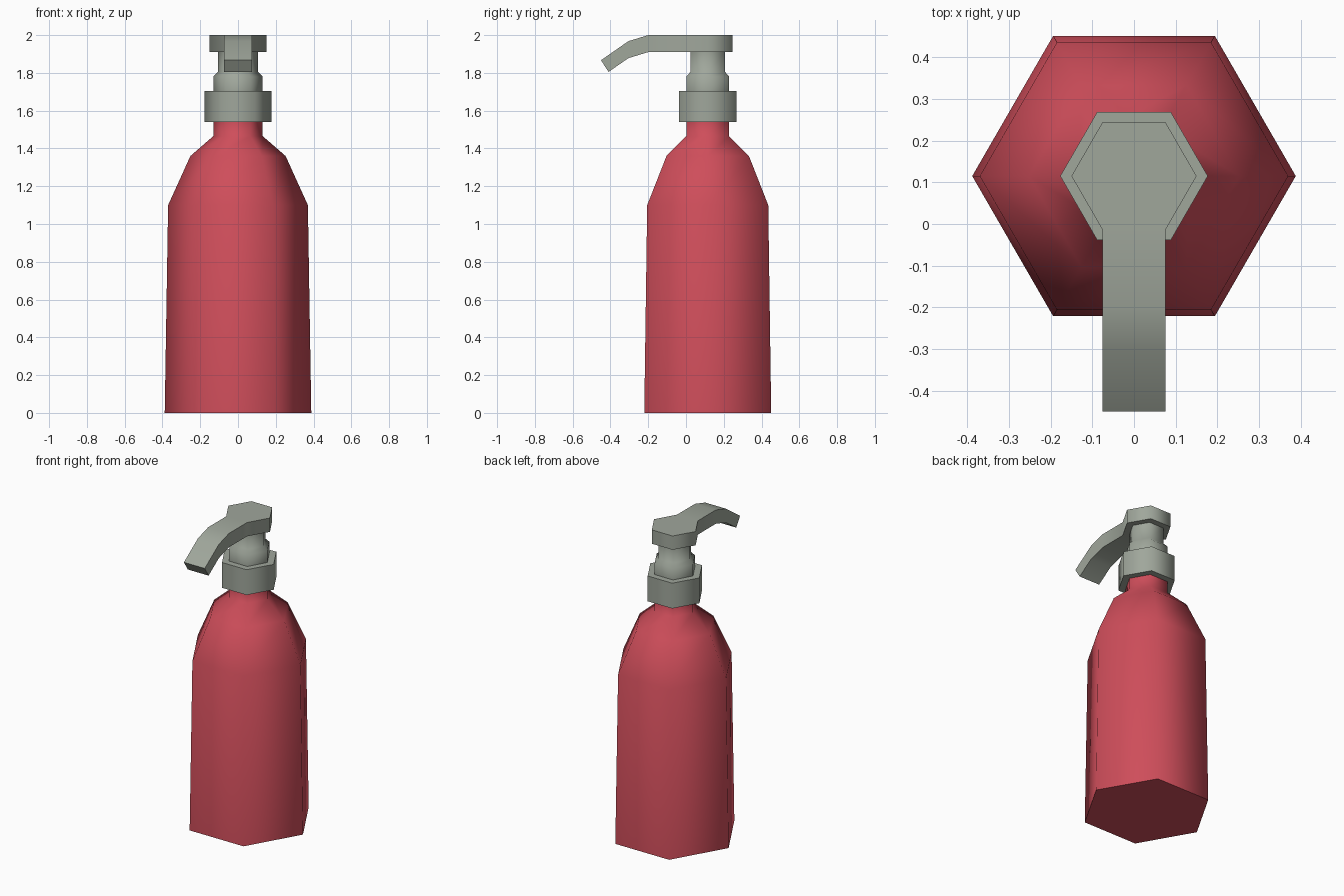
import bpy, bmesh, math
from mathutils import Vector

if "Cube" in bpy.data.objects:
    bpy.data.objects.remove(bpy.data.objects["Cube"])

CY = 0.115  # bottle axis, offset back so the spout balances it


def material(name, rgb):
    m = bpy.data.materials.new(name)
    m.diffuse_color = (*rgb, 1)
    m.use_nodes = True
    m.node_tree.nodes["Principled BSDF"].inputs["Base Color"].default_value = m.diffuse_color
    return m


red = material("red plastic", (0.62, 0.075, 0.103))
grey = material("grey plastic", (0.35, 0.385, 0.33))


def hex_lathe(bm, profile):
    """Stack hexagonal rings (radius, z) and cap both ends."""
    rings = [[bm.verts.new((r * math.cos(i * math.pi / 3),
                            CY + r * math.sin(i * math.pi / 3), z))
              for i in range(6)] for r, z in profile]
    for a, b in zip(rings, rings[1:]):
        for i in range(6):
            j = (i + 1) % 6
            bm.faces.new((a[i], a[j], b[j], b[i]))
    bm.faces.new(rings[0][::-1])
    bm.faces.new(rings[-1])


def finish(bm, name, mat, angle):
    bmesh.ops.recalc_face_normals(bm, faces=bm.faces)
    me = bpy.data.meshes.new(name)
    bm.to_mesh(me)
    bm.free()
    me.materials.append(mat)
    ob = bpy.data.objects.new(name, me)
    bpy.context.collection.objects.link(ob)
    bpy.ops.object.select_all(action='DESELECT')
    ob.select_set(True)
    bpy.context.view_layer.objects.active = ob
    bpy.ops.object.shade_smooth_by_angle(angle=math.radians(angle))
    return ob


# Bottle with tapered body, shoulder and neck
bm = bmesh.new()
hex_lathe(bm, [(0.388, 0), (0.37, 1.1), (0.252, 1.36), (0.131, 1.465), (0.131, 1.55)])
finish(bm, "bottle", red, 62)

# Screw collar, stepped ring and pump stem
bm = bmesh.new()
hex_lathe(bm, [(0.177, 1.54), (0.177, 1.705), (0.131, 1.705), (0.131, 1.78),
               (0.106, 1.805), (0.106, 1.91)])
finish(bm, "pump_collar", grey, 62)

# Pump head: hexagonal cap whose front face is extruded along the spout curve
bm = bmesh.new()
hex_lathe(bm, [(0.15, 1.91), (0.15, 2.0)])
face = min(bm.faces, key=lambda f: f.calc_center_median().y)
for top, bottom in [((-0.2, 2.0), (-0.2, 1.91)),
                    ((-0.305, 1.968), (-0.305, 1.878)),
                    ((-0.45, 1.867), (-0.41, 1.805))]:
    new = bmesh.ops.extrude_discrete_faces(bm, faces=[face])["faces"][0]
    mid = new.calc_center_median().z
    upper = {v for v in new.verts if v.co.z > mid}
    for v in new.verts:
        y, z = top if v in upper else bottom
        v.co = Vector((v.co.x, y, z))
    face = new
finish(bm, "pump_head_and_spout", grey, 62)
